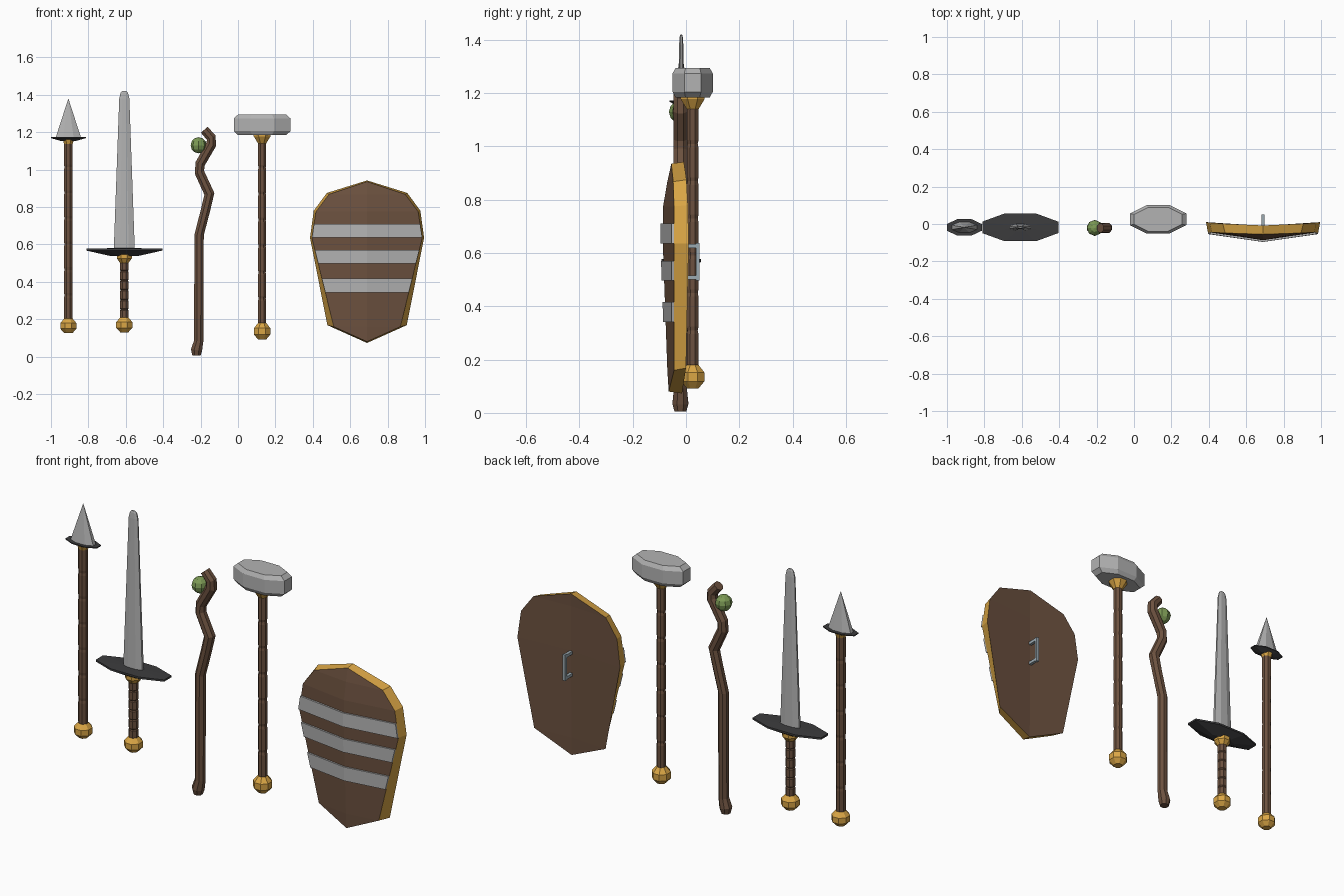
import bpy, bmesh, math
from mathutils import Vector

if "Cube" in bpy.data.objects:
    bpy.data.objects.remove(bpy.data.objects["Cube"])


def mat(name, r, g, b):
    m = bpy.data.materials.new(name)
    m.diffuse_color = (r, g, b, 1)
    m.use_nodes = True
    m.node_tree.nodes["Principled BSDF"].inputs["Base Color"].default_value = m.diffuse_color
    return m


WOOD = mat("brown wood", 0.15, 0.083, 0.05)
GOLD = mat("gold", 0.70, 0.38, 0.06)
STEEL = mat("steel", 0.45, 0.45, 0.45)
DARK = mat("dark iron", 0.045, 0.045, 0.047)
GREEN = mat("green gem", 0.20, 0.32, 0.09)
GRIP = mat("blue grey steel", 0.33, 0.40, 0.44)


def finish(bm, name, *mats):
    bmesh.ops.recalc_face_normals(bm, faces=bm.faces)
    me = bpy.data.meshes.new(name)
    bm.to_mesh(me)
    bm.free()
    for m in mats:
        me.materials.append(m)
    ob = bpy.data.objects.new(name, me)
    bpy.context.collection.objects.link(ob)
    return ob


def loft(name, rings, m):
    """Skin closed rings of points and cap both ends."""
    bm = bmesh.new()
    vs = [[bm.verts.new(p) for p in ring] for ring in rings]
    n = len(vs[0])
    for a, b in zip(vs, vs[1:]):
        for i in range(n):
            j = (i + 1) % n
            bm.faces.new((a[i], a[j], b[j], b[i]))
    bm.faces.new(vs[0])
    bm.faces.new(vs[-1])
    return finish(bm, name, m)


ANG = [math.radians(22.5 + 45 * i) for i in range(8)]
K = 1 / math.cos(math.radians(22.5))


def turned(name, x, y, profile, m, sy=1.0):
    """Eight-sided turned part; profile is (radius, z), flattened by sy."""
    return loft(name, [[(x + r * K * math.cos(a), y + sy * r * K * math.sin(a), z)
                        for a in ANG] for r, z in profile], m)


def pommel(name, x, y, z, r=0.043, h=0.08):
    turned(name, x, y, [(r * .5, z), (r, z + h * .3), (r, z + h * .68), (r * .5, z + h)], GOLD)


def shaft(name, x, y, z0, z1, r, n, notch):
    """Shaft made of n slightly swollen segments."""
    prof, h = [], (z1 - z0) / n
    for i in range(n):
        z = z0 + i * h
        prof += [(r - notch, z), (r, z + h * .1), (r, z + h * .9)]
    turned(name, x, y, prof + [(r - notch, z1)], WOOD)


# Spear
X, Y = -0.907, -0.018
pommel("spear_pommel", X, Y, 0.125)
shaft("spear_shaft", X, Y, 0.19, 1.15, 0.023, 7, 0.002)
turned("spear_collar", X, Y, [(.022, 1.135), (.03, 1.16)], GOLD)
turned("spear_guard", X, Y, [(.04, 1.153), (.093, 1.168), (.093, 1.173), (.05, 1.173)], DARK, .47)
turned("spear_head", X, Y, [(.068, 1.17), (.001, 1.377)], STEEL, .42)

# Sword
X, Y = -0.608, -0.018
pommel("sword_pommel", X, Y, 0.13)
shaft("sword_grip", X, Y, 0.2, 0.51, 0.023, 6, 0.004)
turned("sword_collar", X, Y, [(.022, .50), (.04, .525), (.04, .545)], GOLD)
turned("sword_guard", X, Y, [(.07, .537), (.203, .567), (.203, .577), (.06, .580)], DARK, .365)
turned("sword_blade", X, Y, [(.056, .575), (.027, 1.38), (.02, 1.41), (.011, 1.42)], STEEL, .3)

# Crooked staff: rings mitred along a bent path of (x, z, radius)
Y = -0.021
path = [(-.222, .005, .022), (-.222, .035, .03), (-.21, .085, .025), (-.208, .65, .025),
        (-.172, .79, .025), (-.153, .87, .027), (-.206, .985, .026), (-.203, 1.03, .026),
        (-.143, 1.135, .027), (-.143, 1.17, .026), (-.18, 1.213, .024)]
rings = []
for i, (px, pz, r) in enumerate(path):
    a, b = path[max(i - 1, 0)], path[min(i + 1, len(path) - 1)]
    t = Vector((b[0] - a[0], 0, b[1] - a[1])).normalized()
    side = Vector((t.z, 0, -t.x))
    rings.append([Vector((px, Y, pz)) + side * r * K * math.cos(g)
                  + Vector((0, r * K * math.sin(g), 0)) for g in ANG])
loft("staff_rod", rings, WOOD)

bm = bmesh.new()
bmesh.ops.create_uvsphere(bm, u_segments=8, v_segments=6, radius=.043)
bmesh.ops.translate(bm, verts=bm.verts, vec=(-.21, Y, 1.13))
finish(bm, "staff_orb", GREEN)

# Hammer
X, Y = 0.129, 0.025
pommel("hammer_pommel", X, Y, 0.092, .044, .088)
shaft("hammer_shaft", X, Y, 0.17, 1.15, 0.022, 7, 0.003)
turned("hammer_collar", X, Y, [(.022, 1.14), (.045, 1.178), (.045, 1.19)], GOLD)
turned("hammer_head", X, Y, [(.128, 1.184), (.151, 1.205), (.151, 1.274), (.128, 1.295)], STEEL, .5)

# Shield body: rows of (half width, z, y) for back rim, front rim, and the front ridge
CX = 0.69
back = [(0, .942, -.008), (.215, .875, .002), (.285, .78, .007), (.305, .635, .01),
        (.212, .168, 0), (0, .073, -.015)]
front = [(0, .936, -.055), (.203, .868, -.048), (.273, .775, -.045), (.295, .635, -.045),
         (.178, .16, -.045), (0, .08, -.065)]
ridge_f = [(.868, -.07), (.775, -.086), (.635, -.087), (.16, -.07)]
ridge_b = [(.875, -.01), (.78, -.01), (.635, -.01), (.168, -.013)]

bm = bmesh.new()
for s in (-1, 1):
    B, F = ([bm.verts.new((CX + s * w, y, z)) for w, z, y in o] for o in (back, front))
    for rim, ridge in ((B, ridge_b), (F, ridge_f)):
        c = [rim[0]] + [bm.verts.new((CX, y, z)) for z, y in ridge] + [rim[5]]
        for i in range(5):
            quad = [rim[i], rim[i + 1], c[i + 1], c[i]]
            bm.faces.new(list(dict.fromkeys(quad)))
    for i in range(5):
        bm.faces.new((B[i], B[i + 1], F[i + 1], F[i])).material_index = 1
bmesh.ops.remove_doubles(bm, verts=bm.verts, dist=.0005)
finish(bm, "shield_body", WOOD, GOLD)


def lerp(z, rows, k):
    """Value k at height z along rows that descend in z."""
    for a, b in zip(rows, rows[1:]):
        if a[1] >= z >= b[1]:
            t = (a[1] - z) / (a[1] - b[1])
            return a[k] + t * (b[k] - a[k])


# Shield bands follow the folded front
ridge = [(0, z, y) for z, y in ridge_f]
for n, (zt, zb) in enumerate(((.71, .636), (.57, .497), (.417, .342))):
    rings = []
    for s in (-1, 0, 1):
        ring = []
        for z, off in ((zt, 0.004), (zt, -.009), (zb, -.009), (zb, 0.004)):
            y = lerp(z, front, 2) if s else lerp(z, ridge, 2)
            ring.append((CX + s * lerp(z, front, 0), y + off, z))
        rings.append(ring)
    loft(f"shield_band_{n + 1}", rings, STEEL)


def box(name, center, size, m):
    bm = bmesh.new()
    bmesh.ops.create_cube(bm, size=1)
    bmesh.ops.scale(bm, verts=bm.verts, vec=size)
    bmesh.ops.translate(bm, verts=bm.verts, vec=center)
    finish(bm, name, m)


# Shield handle
box("shield_handle_bar", (CX, .044, .567), (.016, .014, .14), GRIP)
for n, z in (("lower", .508), ("upper", .626)):
    box(f"shield_handle_{n}_post", (CX, .013, z), (.016, .055, .016), GRIP)
